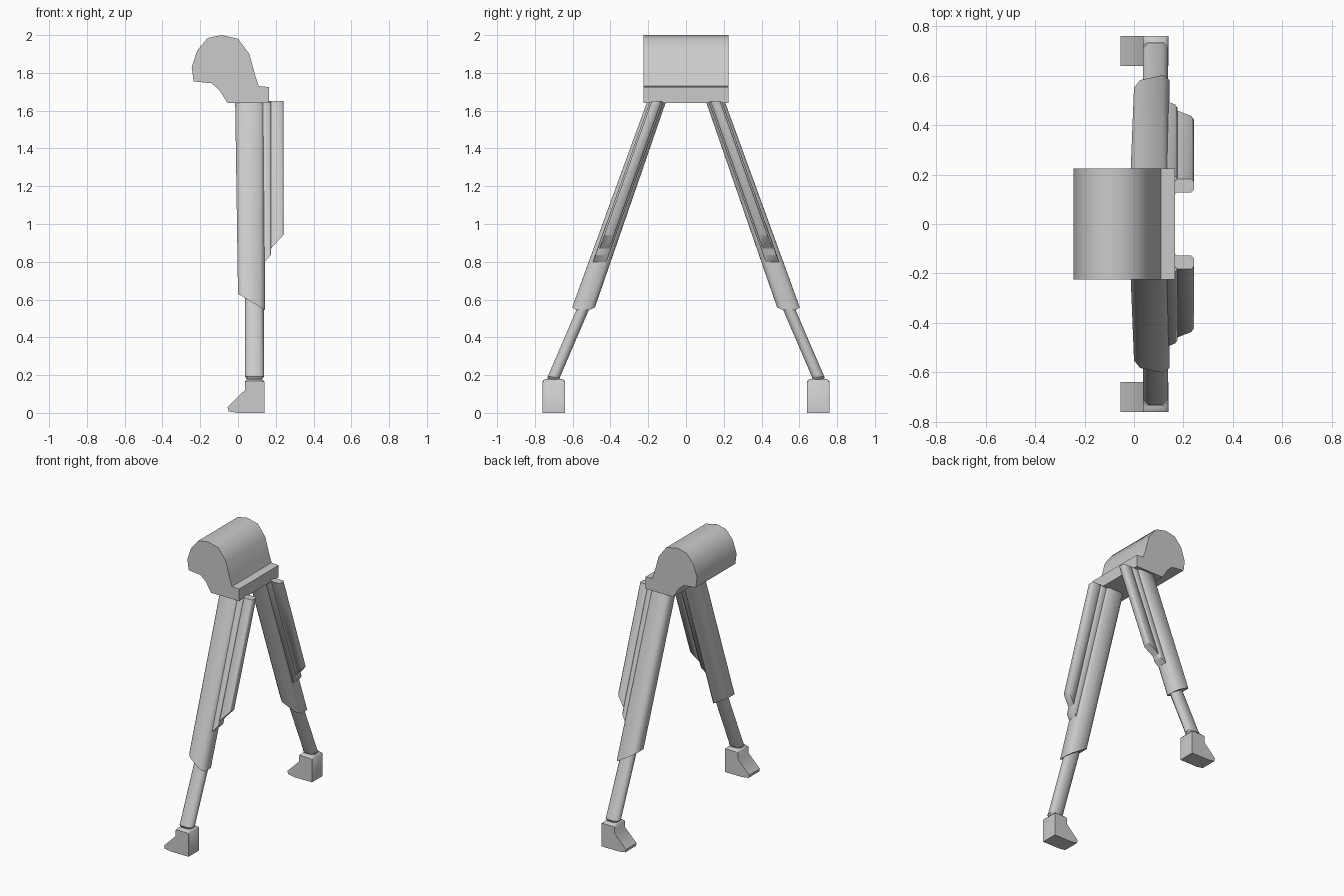
import bpy, bmesh, math

if "Cube" in bpy.data.objects:
    bpy.data.objects.remove(bpy.data.objects["Cube"])


def make_object(name, rings, mirror=True, angle=50):
    """Skin a list of equal-length point rings, cap both ends."""
    bm = bmesh.new()
    loops = [[bm.verts.new(p) for p in ring] for ring in rings]
    n = len(loops[0])
    for a, b in zip(loops, loops[1:]):
        for i in range(n):
            j = (i + 1) % n
            bm.faces.new((a[i], a[j], b[j], b[i]))
    bm.faces.new(loops[0])
    bm.faces.new(loops[-1])
    bmesh.ops.recalc_face_normals(bm, faces=bm.faces)
    me = bpy.data.meshes.new(name)
    bm.to_mesh(me)
    bm.free()
    ob = bpy.data.objects.new(name, me)
    bpy.context.collection.objects.link(ob)
    bpy.ops.object.select_all(action='DESELECT')
    ob.select_set(True)
    bpy.context.view_layer.objects.active = ob
    bpy.ops.object.shade_smooth_by_angle(angle=math.radians(angle))
    if mirror:
        m = ob.modifiers.new("other_side", 'MIRROR')
        m.use_axis = (False, True, False)
        m.use_mirror_merge = False
    return ob


def extrude_y(name, profile, y0, y1, **kw):
    return make_object(name, [[(x, y, z) for x, z in profile] for y in (y0, y1)], **kw)


def chamfered(x0, x1, half, c):
    """Octagonal cross-section as (x, dy) pairs."""
    return [(x0, -half + c), (x0 + c, -half), (x1 - c, -half), (x1, -half + c),
            (x1, half - c), (x1 - c, half), (x0 + c, half), (x0, half - c)]


def leaning(section, axis, height):
    """Place a section on a leaning axis; height(x) allows slanted ends."""
    return [(x, axis(height(x)) + dy, height(x)) for x, dy in section]


def upper_axis(z):
    return 0.155 + (1.65 - z) * 0.355


def lower_axis(z):
    return 0.70 + (0.19 - z) * 0.43


# clamp head
head = [(-.245, 1.83), (-.235, 1.755), (-.14, 1.745), (-.10, 1.71), (-.055, 1.64),
        (.165, 1.64), (.165, 1.725), (.11, 1.73), (.09, 1.79), (.06, 1.90),
        (0, 1.98), (-.085, 2.0), (-.16, 1.985), (-.215, 1.92)]
extrude_y("clamp_head", head, -.225, .225, mirror=False)

# upper leg sleeves, slanted at the lower end
make_object("upper_leg", [
    leaning(chamfered(-.015, .143, .05, .025), upper_axis, lambda x: 1.65),
    leaning(chamfered(0, .143, .06, .025), upper_axis, lambda x: .63 - x * .6)])

# stepped rails on the outside of each sleeve
make_object("inner_rail", [
    leaning(chamfered(.11, .175, .036, .008), upper_axis, lambda x: 1.645),
    leaning(chamfered(.11, .175, .036, .008), upper_axis, lambda x: .80 + (x - .143) * 1.2)])
make_object("outer_rail", [
    leaning(chamfered(.165, .242, .027, .01), upper_axis, lambda x: 1.65),
    leaning(chamfered(.165, .242, .027, .01), upper_axis, lambda x: .87 + (x - .175) * 1.1)])

# sliding lower legs
make_object("lower_leg", [
    leaning(chamfered(.037, .137, .033, .02), lower_axis, lambda x, z=z: z) for z in (.70, .19)])

# ankle joints
make_object("ankle", [
    [(x, .70 + dy, z) for x, dy in chamfered(x0, x1, h, .015)]
    for x0, x1, h, z in ((.037, .137, .034, .192), (.05, .125, .03, .175), (.04, .135, .05, .16))])

# wedge feet
foot = [(.05, .18), (.036, .165), (.036, .12), (-.055, .03), (-.05, .008),
        (.0, .0), (.14, 0), (.14, .165), (.125, .18)]
make_object("foot", [
    [(x, y, min(z, top)) for x, z in foot]
    for y, top in ((.64, .168), (.655, .18), (.745, .18), (.76, .168))])
